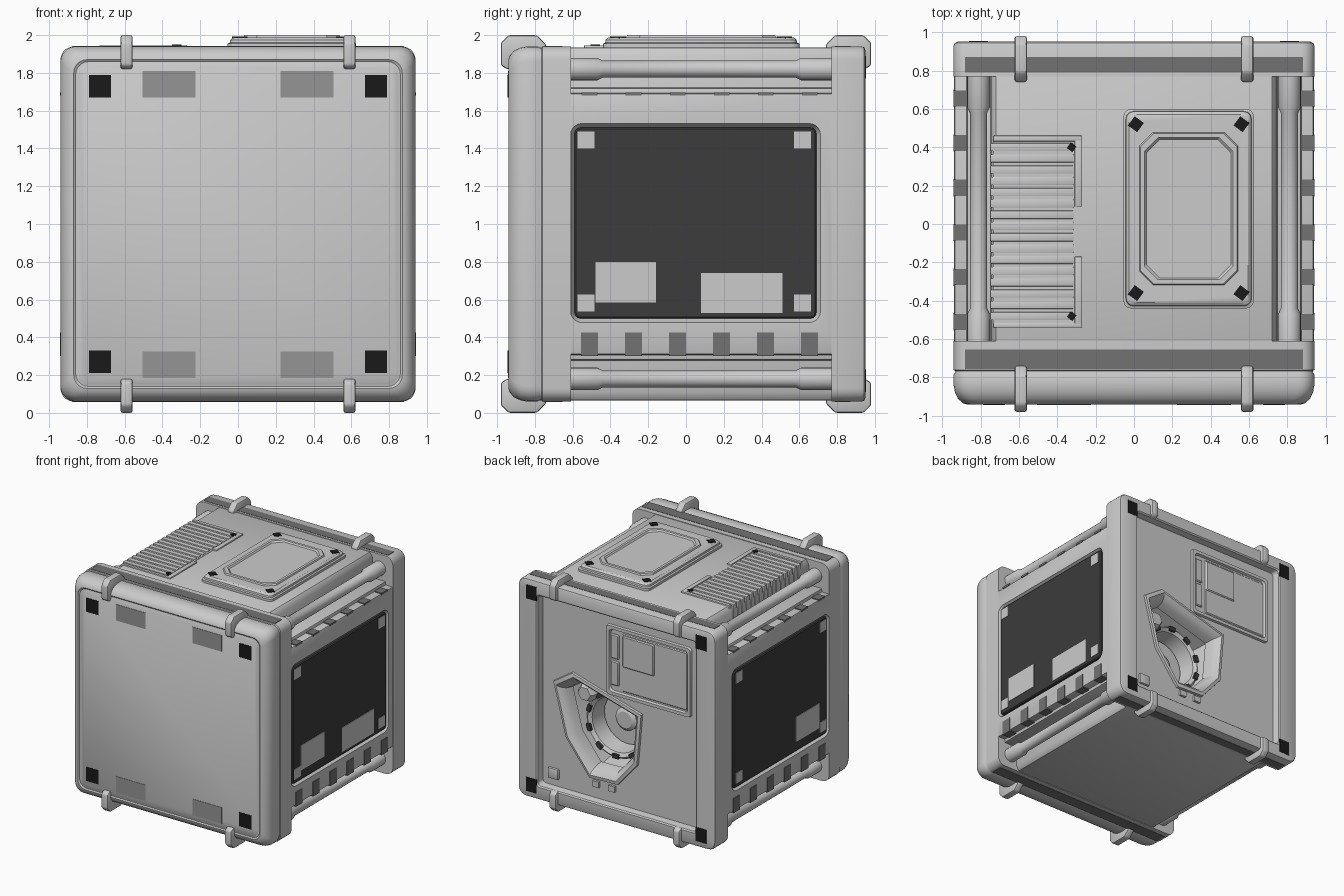
import bpy, bmesh
from math import sin, cos, pi

if "Cube" in bpy.data.objects:
    bpy.data.objects.remove(bpy.data.objects["Cube"])

MAPS = {'x': lambda u, v, d: (d, u, v), 'y': lambda u, v, d: (u, d, v), 'z': lambda u, v, d: (u, v, d)}


def material(name, g):
    m = bpy.data.materials.new(name)
    m.diffuse_color = (g, g, g, 1)
    m.use_nodes = True
    m.node_tree.nodes["Principled BSDF"].inputs["Base Color"].default_value = m.diffuse_color
    return m


BLACK = material("black", 0.01)
DARK = material("dark", 0.045)
MID = material("mid_grey", 0.3)
BAND = material("band_grey", 0.17)


def rrect(cu, cv, hu, hv, r, n=5):
    """Rounded rectangle loop"""
    pts = []
    for k, (su, sv) in enumerate([(1, 1), (-1, 1), (-1, -1), (1, -1)]):
        for i in range(n + 1):
            a = (k + i / n) * pi / 2
            pts.append((cu + su * (hu - r) + r * cos(a), cv + sv * (hv - r) + r * sin(a)))
    return pts


def scaled(poly, s, c):
    return [(c[0] + (u - c[0]) * s, c[1] + (v - c[1]) * s) for u, v in poly]


def loft(name, axis, sections, mat=None, ring=False, bevel=0):
    """Skin equal-length loops [(loop, depth)...]; caps the ends, or closes as a ring"""
    bm = bmesh.new()
    rows = [[bm.verts.new(MAPS[axis](u, v, d)) for u, v in lp] for lp, d in sections]
    pairs = list(zip(rows, rows[1:]))
    if ring:
        pairs.append((rows[-1], rows[0]))
    for a, b in pairs:
        for i in range(len(a)):
            j = (i + 1) % len(a)
            bm.faces.new((a[i], a[j], b[j], b[i]))
    if not ring:
        bm.faces.new(rows[0])
        bm.faces.new(rows[-1])
    bmesh.ops.remove_doubles(bm, verts=bm.verts, dist=1e-5)
    bmesh.ops.recalc_face_normals(bm, faces=bm.faces)
    me = bpy.data.meshes.new(name)
    bm.to_mesh(me)
    bm.free()
    ob = bpy.data.objects.new(name, me)
    bpy.context.collection.objects.link(ob)
    if mat:
        me.materials.append(mat)
    if bevel:
        m = ob.modifiers.new("bevel", 'BEVEL')
        m.width, m.segments, m.limit_method = bevel, 2, 'ANGLE'
    return ob


def box(name, x0, x1, y0, y1, z0, z1, mat=None, bevel=0):
    lp = [(x0, y0), (x1, y0), (x1, y1), (x0, y1)]
    return loft(name, 'z', [(lp, z0), (lp, z1)], mat, bevel=bevel)


def cut(target, cutter):
    m = target.modifiers.new("cut", 'BOOLEAN')
    m.object, m.operation, m.solver = cutter, 'DIFFERENCE', 'EXACT'
    cutter.hide_render = True


# core body: notched-corner profile running front to back
q = [(.937, .69), (.87, .69), (.87, .72), (.745, .72), (.745, .89), (.72, .935)]
half = q + [(-x, z) for x, z in reversed(q)]
prof = [(x, 1 + z) for x, z in half] + [(-x, 1 - z) for x, z in half]
body = loft("core_body", 'y', [(prof, -.7), (prof, .84)], bevel=.01)


# front and back slabs
def slab(name, rows):
    return loft(name, 'y', [(rrect(0, 1, a, b, r), d) for a, b, r, d in rows])


slab("front_slab", [(h, h, r, d) for h, r, d in
                    [(.94, .07, -.61), (.94, .07, -.76), (.934, .07, -.765), (.934, .07, -.775), (.94, .08, -.785),
                     (.94, .08, -.84), (.934, .08, -.875), (.918, .08, -.91), (.89, .08, -.935), (.87, .07, -.94),
                     (.86, .07, -.932), (.845, .06, -.935), (.835, .05, -.94)]])
back = slab("back_slab", [(.94, .94, .07, .77), (.94, .94, .07, .93), (.935, .935, .07, .943), (.92, .92, .07, .95),
                          (.765, .83, .03, .95), (.755, .82, .03, .94), (.745, .81, .03, .885)])
# darker bands wrapped across the slab tops and bottoms
for z in (.06, 1.94):
    for y0, y1 in ((-.755, -.655), (.79, .87)):
        box("slab_band", -.88, .88, y0, y1, z - .0025, z + .0025, BAND)

# angular opening in the back, with raised rim and mechanism inside
HOLE = [(.64, 1.10), (.46, 1.22), (-.21, 1.03), (-.17, .58), (.02, .36), (.29, .35), (.52, .645)]
C = (.20, .78)
cutter = loft("opening_cutter", 'y', [(scaled(HOLE, .70, C), .52), (scaled(HOLE, .88, C), .84),
                                      (scaled(HOLE, .88, C), 1.0)])
cut(body, cutter)
cut(back, cutter)
loft("opening_rim", 'y', [(scaled(HOLE, s, C), d) for s, d in
                          [(1.0, .87), (.985, .905), (.92, .91), (.86, .89), (.80, .84), (.77, .77), (.90, .78)]],
     ring=True)
loft("opening_drum", 'y', [(rrect(.18, .76, r, r, r, 6), d) for r, d in
                           [(.29, .51), (.29, .68), (.27, .70), (.24, .68), (.22, .54)]], ring=True)
loft("drum_hub", 'y', [(rrect(.18, .76, r, r, r, 6), d) for r, d in [(.10, .51), (.10, .56), (.07, .58)]])
loft("hex_knob", 'y', [([(.42 + r * cos(k * pi / 3), 1.0 + r * sin(k * pi / 3)) for k in range(6)], d)
                       for r, d in [(.08, .52), (.08, .76), (.06, .79)]])
for k in range(10):
    p = box("drum_tooth", -.03, .03, .62, .71, .25, .285, DARK)
    p.location, p.rotation_euler = (.18, 0, .76), (0, k * pi / 5, 0)
for x in (.08, .23):
    box("rim_latch", x - .03, x + .03, .87, .905, .29, .34)
box("back_stud", .59, .69, .87, .905, .25, .34, bevel=.008)


# control panel on the back
def plate(name, axis, cu, cv, hu, hv, r, d0, d1, mat=None, ch=.008):
    s = 1 if d1 > d0 else -1
    return loft(name, axis, [(rrect(cu, cv, hu, hv, r, 3), d0), (rrect(cu, cv, hu, hv, r, 3), d1 - s * ch),
                             (rrect(cu, cv, hu - ch, hv - ch, max(r - ch, .001), 3), d1)], mat)


loft("panel_frame", 'y', [(rrect(-.272, 1.425, .41 - i, .305 - i, .03, 3), d) for i, d in
                          [(0, .87), (.008, .905), (.035, .905), (.048, .87)]], ring=True)
plate("panel_face", 'y', -.325, 1.425, .31, .25, .01, .86, .892)
plate("panel_screen", 'y', -.172, 1.525, .15, .135, .01, .86, .902)
for z in (1.315, 1.545):
    plate("panel_key", 'y', .055, z, .038, .105, .01, .86, .898)

# framed dark side screens, set almost flush, with corner pads and labels
for s, side in ((1, "right"), (-1, "left")):
    c = loft(side + "_screen_cutter", 'x', [(rrect(.05, 1.005, .67, .535, .07), .96 * s),
                                            (rrect(.05, 1.005, .66, .525, .06), .93 * s),
                                            (rrect(.05, 1.005, .635, .505, .03), .90 * s)])
    cut(body, c)
    plate(side + "_screen", 'x', .05, 1.005, .64, .505, .03, .89 * s, .935 * s, DARK)
    x0, x1 = sorted((.915 * s, .939 * s))
    for y in (-.53, .617):
        for z in (.583, 1.445):
            box("corner_pad", x0, x1, y - .045, y + .045, z - .045, z + .045)
    box("screen_label", x0, x1, -.48, -.16, .585, .80)
    if s > 0:
        box("screen_label", x0, x1, .08, .51, .53, .74)
    # marker tabs on the ledges
    for k in range(6):
        y = -.51 + k * .233
        a, b = sorted((.868 * s, .942 * s))
        box("top_tab", a, b, y - .042, y + .042, 1.68, 1.697, BAND)
        box("bottom_tab", a, b, y - .045, y + .045, .30, .425, BAND)
    # corner rods with end sleeves
    for z in (.18, 1.82):
        rows = [(.06, -.64), (.06, -.47), (.045, -.44), (.045, .58), (.06, .61), (.06, .80)]
        loft("corner_rod", 'y', [(rrect(.81 * s, z, r, r, r, 5), d) for r, d in rows])

# corner clips
CLIP = [(.98, .84), (.98, .96), (.94, 1.0), (.79, 1.0), (.74, .95), (.74, .86), (.90, .82), (.95, .82)]
for x in (-.59, .59):
    for sy in (-1, 1):
        for sz in (-1, 1):
            lp = [(sy * y, 1 + sz * z) for y, z in CLIP]
            loft("clip", 'x', [(lp, x - .032), (lp, x + .032)], bevel=.012)

# front and back markings
for s in (-1, 1):
    for z in (.27, 1.73):
        box("front_marker", .73 * s - .058, .73 * s + .058, -.944, -.93, z - .06, z + .06, BLACK)
        v = z - .06 if z > 1 else z - .085
        box("front_label", .365 * s - .14, .365 * s + .14, -.943, -.93, v, v + .14, MID)
    for z in (.17, 1.83):
        box("back_marker", .81 * s - .05, .81 * s + .05, .94, .953, z - .06, z + .06, BLACK)


def diamond(x, y, z, r):
    lp = [(x + r * cos(k * pi / 2 + .15), y + r * sin(k * pi / 2 + .15)) for k in range(4)]
    loft("corner_bolt", 'z', [(lp, z - .02), (lp, z)], BLACK)


# top hatch
loft("hatch", 'z', [(rrect(.285, .08, .34 - i, .52 - i, .04, 3), d) for i, d in
                    [(0, 1.91), (0, 1.955), (.012, 1.96), (.014, 1.975), (.03, 1.988)]])
loft("hatch_frame", 'z', [(rrect(.285, .08, .26 - i, .40 - i, .07, 1), d) for i, d in
                          [(0, 1.98), (.008, 2.0), (.03, 2.0), (.045, 1.98)]], ring=True)
for x in (.01, .56):
    for y in (-.36, .52):
        diamond(x, y, 1.992, .042)

# top vent: fins that run over the body edge, inside a notched frame
box("vent_bed", -.735, -.30, -.53, .44, 1.80, 1.938)
for k in range(16):
    y = -.48 + k * .0587
    box("vent_fin", -.75, -.315, y - .021, y + .021, 1.79, 1.943, bevel=.004)
for y0, y1 in ((-.54, -.515), (.43, .46)):
    box("vent_end_rail", -.735, -.27, y0, y1, 1.88, 1.946, bevel=.005)
for y0, y1 in ((-.54, -.17), (.09, .46)):
    box("vent_side_rail", -.31, -.27, y0, y1, 1.88, 1.946, bevel=.005)
for y in (-.48, .40):
    diamond(-.325, y, 1.95, .026)

# bake the cuts and bevels, drop the cutters, shade
for ob in list(bpy.data.objects):
    bpy.context.view_layer.objects.active = ob
    for m in list(ob.modifiers):
        bpy.ops.object.modifier_apply(modifier=m.name)
for ob in list(bpy.data.objects):
    if ob.hide_render:
        bpy.data.objects.remove(ob)
bpy.ops.object.select_all(action='SELECT')
bpy.ops.object.shade_smooth_by_angle(angle=pi / 6)
